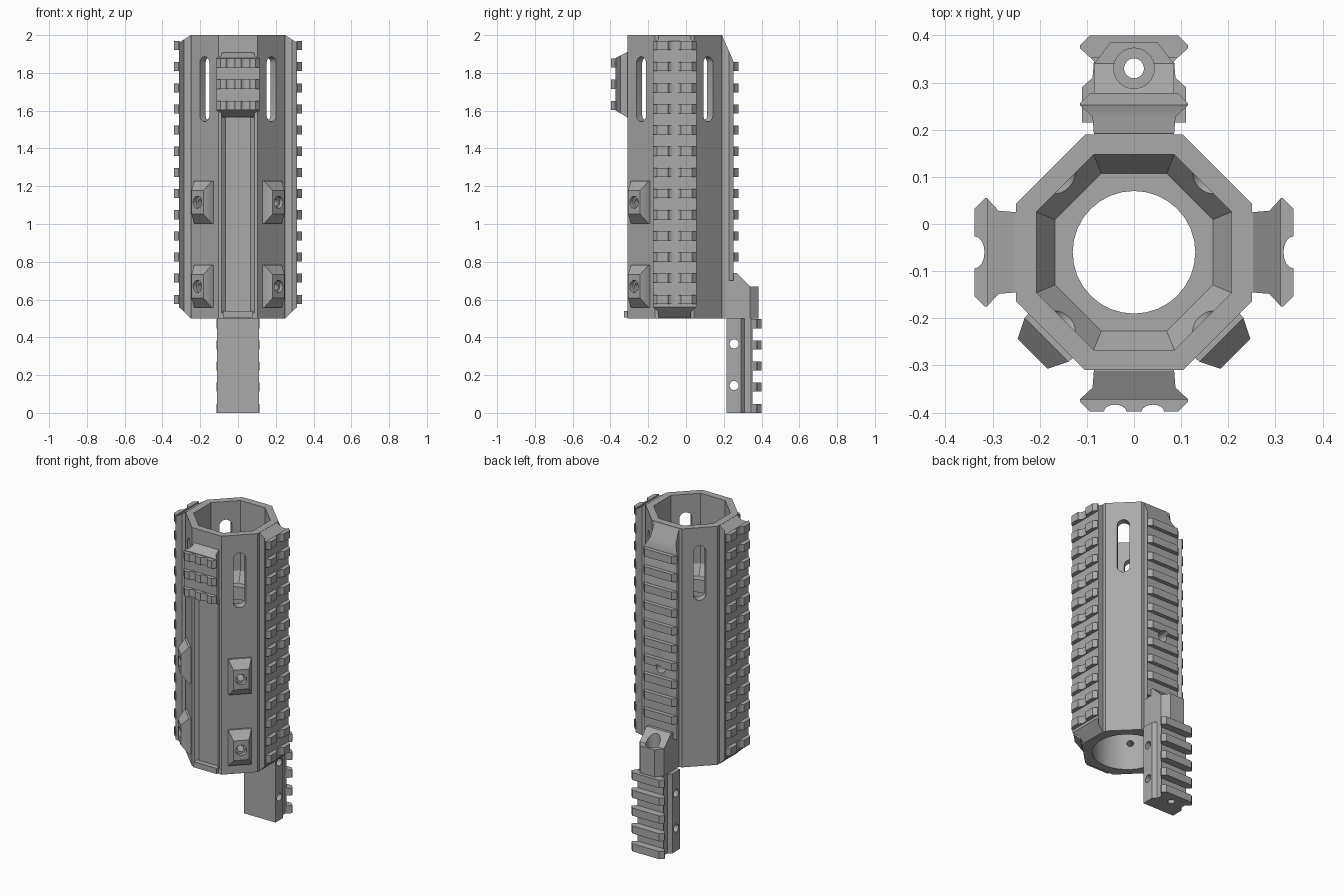
import bpy, bmesh, math
from mathutils import Matrix, Vector

if "Cube" in bpy.data.objects:
    bpy.data.objects.remove(bpy.data.objects["Cube"])

gray = bpy.data.materials.new("satin gray metal")
gray.use_nodes = True
COLOR = (0.4, 0.4, 0.4, 1)
gray.diffuse_color = COLOR
gray.node_tree.nodes["Principled BSDF"].inputs["Base Color"].default_value = COLOR

AXIS_Y = -0.06          # tube axis
PITCH = 0.112           # rail tooth spacing
parts = []


def facing(degrees):
    """Frame on the tube axis whose local +y points outwards; 0 is the back."""
    return Matrix.Translation((0, AXIS_Y, 0)) @ Matrix.Rotation(math.radians(degrees), 4, 'Z')


def finish(name, bm, matrix):
    bmesh.ops.recalc_face_normals(bm, faces=bm.faces)
    bm.transform(matrix)
    mesh = bpy.data.meshes.new(name)
    bm.to_mesh(mesh)
    bm.free()
    mesh.materials.append(gray)
    obj = bpy.data.objects.new(name, mesh)
    bpy.context.collection.objects.link(obj)
    parts.append(obj)
    return obj


def add_loft(bm, rings):
    loops = [[bm.verts.new(p) for p in ring] for ring in rings]
    n = len(loops[0])
    bm.faces.new(loops[0])
    bm.faces.new(loops[-1])
    for a, b in zip(loops, loops[1:]):
        for i in range(n):
            j = (i + 1) % n
            bm.faces.new((a[i], a[j], b[j], b[i]))


def loft(name, rings, matrix=Matrix()):
    bm = bmesh.new()
    add_loft(bm, rings)
    return finish(name, bm, matrix)


def at_z(profile, z):
    return [(x, y, z) for x, y in profile]


def prism(name, profile, z0, z1, matrix=Matrix()):
    return loft(name, [at_z(profile, z0), at_z(profile, z1)], matrix)


def mirrored(half):
    """Close a half profile across x = 0."""
    return half + [(-x, y) for x, y in reversed(half)]


def octagon(apothem):
    r = apothem / math.cos(math.pi / 8)
    return [(r * math.cos(a), r * math.sin(a))
            for a in (math.pi / 8 + i * math.pi / 4 for i in range(8))]


def rod(start, end, radius, matrix=Matrix()):
    start, end = Vector(start), Vector(end)
    axis = end - start
    turn = axis.to_track_quat('Z', 'Y').to_matrix().to_4x4()
    bm = bmesh.new()
    bmesh.ops.create_cone(bm, cap_ends=True, segments=32, radius1=radius, radius2=radius,
                          depth=axis.length,
                          matrix=Matrix.Translation((start + end) / 2) @ turn)
    return finish("cutter", bm, matrix)


def cut(targets, cutter):
    """Subtract a cutter from each target, then discard it."""
    cutter.hide_render = True
    for obj in targets:
        mod = obj.modifiers.new("cut", 'BOOLEAN')
        mod.operation, mod.solver, mod.object = 'DIFFERENCE', 'EXACT', cutter
        bpy.context.view_layer.objects.active = obj
        bpy.ops.object.modifier_apply(modifier=mod.name)
    parts.remove(cutter)
    bpy.data.objects.remove(cutter)


def teeth(name, half, centers, matrix, grooves=(), radius=0.03):
    """Row of rail teeth with optional rounded grooves along the crown."""
    top = half[-1][1]
    crown = []
    for g in sorted(grooves, reverse=True):
        for i in range(9):
            a = math.pi * i / 8
            crown.append((g + radius * math.cos(a), top - 0.62 * radius * math.sin(a)))
    left = [(-x, y) for x, y in reversed(half)]
    profile = half + crown + left
    bm = bmesh.new()
    for z in centers:
        add_loft(bm, [at_z(profile, z - 0.024), at_z(profile, z + 0.024)])
    return finish(name, bm, matrix)


def rail(name, angle, z0, z1, drop0, drop1, centers, grooves=(), radius=0.03):
    """Accessory rail: neck, head with sloped ends, and teeth."""
    m = facing(angle)
    neck = prism(name + "_neck", mirrored([(0.085, 0.235), (0.085, 0.252)]), z0, z1, m)
    head_half = mirrored([(0.085, 0.25), (0.088, 0.287), (0.115, 0.312)])

    def sloped(z, drop):
        return [(x, y, z + drop * (y - 0.25) / 0.062) for x, y in head_half]

    head = loft(name + "_head", [sloped(z0, drop0), sloped(z1, -drop1)], m)
    row = teeth(name + "_teeth", [(0.115, 0.311), (0.115, 0.316), (0.093, 0.338)],
                centers, m, grooves, radius)
    return [neck, head, row]


# Octagonal tube with its stepped bore
tube = prism("handguard_tube", octagon(0.25), 0.5, 2.0, facing(0))
cut([tube], loft("bore", [at_z(octagon(0.207), 2.1), at_z(octagon(0.207), 1.56),
                          at_z(octagon(0.167), 1.5)], facing(0)))
cut([tube], rod((0, 0, 0.4), (0, 0, 1.54), 0.13, facing(0)))
cut([tube], rod((0, 0, 0.4), (0, 0, 1.42), 0.2, facing(0)))

# Vent slots on the four slanted sides
for angle in (45, 135, 225, 315):
    w = 0.036
    slot = []
    for i in range(26):
        a = 2 * math.pi * (i + 0.5) / 26
        z = 1.85 if math.sin(a) > 0 else 1.578
        slot.append((w * math.cos(a), z + w * math.sin(a)))
    cut([tube], loft("slot", [[(x, y, z) for x, z in slot] for y in (0.14, 0.3)], facing(angle)))

# Shallow channel down the front, with a lip at its foot
cut([tube], prism("channel", mirrored([(0.066, 0.232), (0.098, 0.26)]), 0.53, 1.6, facing(180)))
prism("front_lip", mirrored([(0.08, 0.235), (0.08, 0.268)]), 0.505, 0.54, facing(180))

# Long side rails, short front rail, back rail
side_teeth = [1.945 - PITCH * i for i in range(13)]
rail("left_rail", -90, 0.5, 2.0, 0.06, 0.04, side_teeth, (0,), 0.034)
rail("right_rail", 90, 0.5, 2.0, 0.06, 0.04, side_teeth, (0,), 0.034)
rail("front_rail", 180, 1.565, 1.91, 0.035, 0.03,
     [1.74 + PITCH * i for i in (-1, 0, 1)], (-0.04, 0.04), 0.024)
back = rail("back_rail", 0, 0.7, 2.0, 0, 0.14, side_teeth[1:11])
cut([tube] + back, rod((0, 0.15, 1.12), (0, 0.4, 1.12), 0.03, facing(0)))

# Tapered screw mounts on the front slanted sides
for side, angle in (("left", -135), ("right", 135)):
    for level, z in (("lower", 0.67), ("upper", 1.115)):
        def rect(w, h, y):
            return [(w, y, z - h), (w, y, z + h), (-w, y, z + h), (-w, y, z - h)]
        mount = loft(f"{side}_{level}_mount",
                     [rect(0.067, 0.112, 0.24), rect(0.066, 0.112, 0.262),
                      rect(0.045, 0.062, 0.304)], facing(angle))
        cut([tube, mount], rod((0, 0.14, z), (0, 0.4, z), 0.02, facing(angle)))
        cut([mount], rod((0, 0.28, z), (0, 0.4, z), 0.032, facing(angle)))

# Riser that carries the lower rail
side_shape = [(0.19, 0.5), (0.34, 0.5), (0.34, 0.67), (0.27, 0.74), (0.19, 0.74)]
riser = loft("riser", [[(x, y, z) for y, z in side_shape] for x in (-0.085, 0.085)])
riser_back = prism("riser_back", mirrored([(0.085, 0.339), (0.05, 0.385)]), 0.5, 0.67)

# Lower clamp block with its own rail
clamp = prism("lower_clamp", mirrored([(0.11, 0.215), (0.11, 0.29), (0.088, 0.31),
                                       (0.085, 0.345), (0.092, 0.353)]), 0, 0.5)
teeth("lower_rail_teeth", [(0.092, 0.352), (0.114, 0.372), (0.114, 0.379), (0.093, 0.4)],
      [0.024 + PITCH * i for i in range(5)], Matrix())
for z in (0.145, 0.365):
    cut([clamp], rod((-0.2, 0.255, z), (0.2, 0.255, z), 0.024))
cut([clamp, riser, riser_back], rod((0, 0.33, -0.1), (0, 0.33, 0.9), 0.021))
cut([riser, riser_back], rod((0, 0.33, 0.56), (0, 0.33, 0.9), 0.043))

# Smooth the round surfaces, keep the machined edges sharp
bpy.ops.object.select_all(action='DESELECT')
for obj in parts:
    obj.select_set(True)
bpy.context.view_layer.objects.active = tube
bpy.ops.object.shade_smooth_by_angle(angle=math.radians(25))
